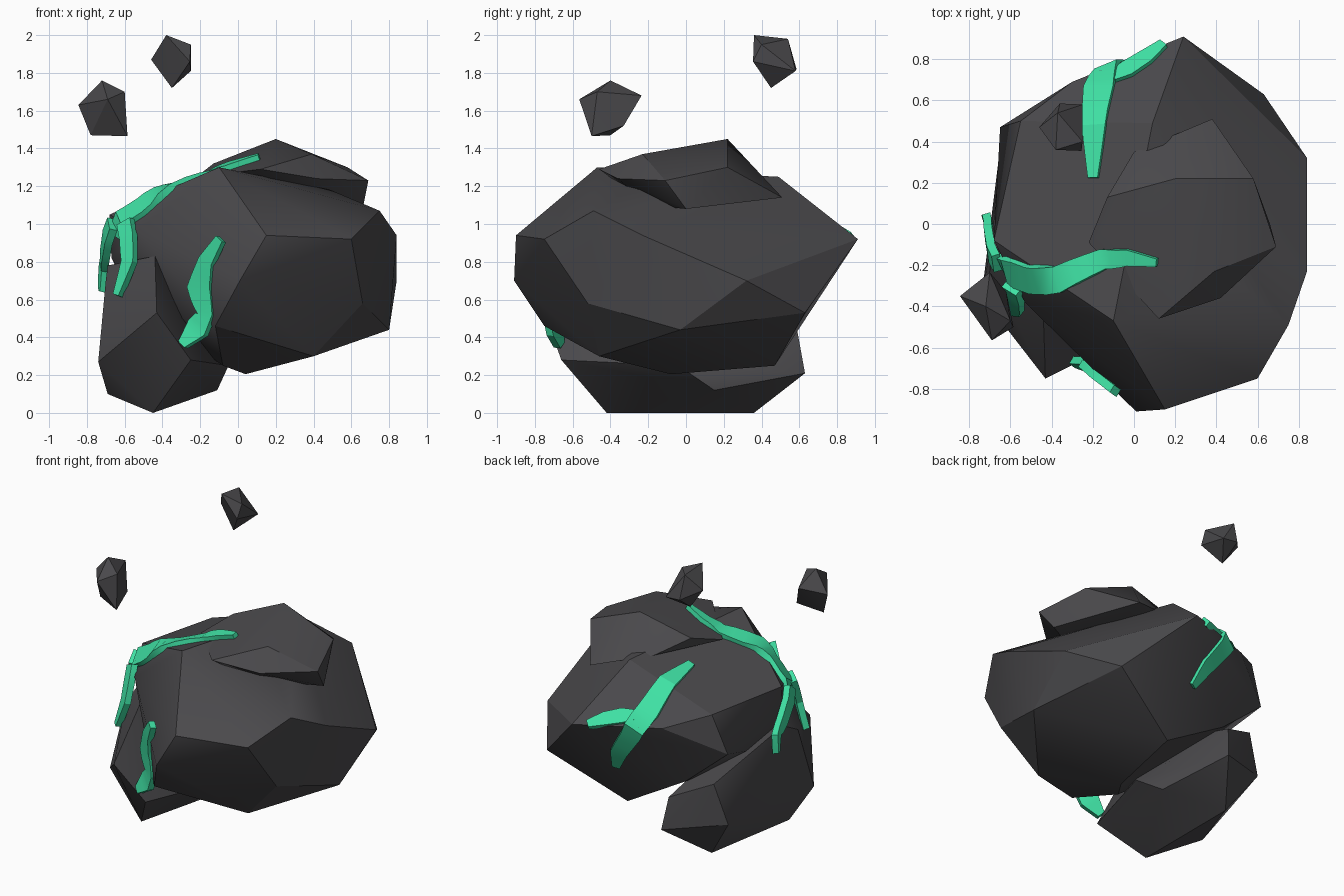
import bpy, bmesh, math
from mathutils import Vector
from mathutils.bvhtree import BVHTree

cube = bpy.data.objects.get("Cube")
if cube:
    bpy.data.objects.remove(cube, do_unlink=True)


def material(name, rgb):
    m = bpy.data.materials.new(name)
    m.use_nodes = True
    m.diffuse_color = (*rgb, 1)
    m.node_tree.nodes["Principled BSDF"].inputs["Base Color"].default_value = (*rgb, 1)
    return m


STONE = material("dark stone", (0.068, 0.066, 0.071))
VINE = material("bright green", (0.05, 0.75, 0.37))


def finish(bm, name, mat, angle):
    mesh = bpy.data.meshes.new(name)
    bm.to_mesh(mesh)
    bm.free()
    mesh.materials.append(mat)
    ob = bpy.data.objects.new(name, mesh)
    bpy.context.collection.objects.link(ob)
    bpy.ops.object.select_all(action='DESELECT')
    ob.select_set(True)
    bpy.context.view_layer.objects.active = ob
    bpy.ops.object.shade_smooth_by_angle(angle=math.radians(angle))


def rock(name, points):
    """Faceted boulder: the hull of a few corner points."""
    bm = bmesh.new()
    for p in points:
        bm.verts.new(p)
    bmesh.ops.convex_hull(bm, input=bm.verts[:])
    loose = [v for v in bm.verts if not v.link_faces]
    bmesh.ops.delete(bm, geom=loose, context='VERTS')
    bmesh.ops.dissolve_limit(bm, angle_limit=math.radians(3),
                             verts=bm.verts[:], edges=bm.edges[:])
    bmesh.ops.recalc_face_normals(bm, faces=bm.faces[:])
    tree = BVHTree.FromBMesh(bm)
    finish(bm, name, STONE, 30)
    return tree


# Boulders
main_tree = rock("main_boulder", [
    (0.60, -0.75, 0.92), (0.15, -0.90, 0.94), (0.01, -0.91, 0.70),
    (0.84, -0.23, 0.94), (0.84, 0.32, 0.70), (0.75, -0.49, 1.07),
    (0.80, -0.03, 0.44), (0.66, -0.52, 0.58), (0.04, -0.08, 0.205),
    (0.40, -0.46, 0.30), (-0.12, -0.75, 0.46), (0.12, 0.47, 0.25),
    (0.63, 0.63, 0.53), (0.24, 0.91, 0.92), (-0.10, -0.47, 1.30),
    (0.09, 0.49, 1.25), (-0.68, -0.08, 1.05), (-0.53, -0.38, 0.97),
    (-0.55, 0.50, 1.04), (-0.65, 0.47, 0.78), (-0.30, 0.69, 0.95),
    (-0.33, 0.48, 0.51), (-0.50, -0.15, 0.55), (0.49, -0.27, 1.18),
    (-0.67, -0.08, 0.82), (-0.08, -0.25, 0.25)])
rock("base_boulder", [
    (-0.43, -0.75, 0.53), (-0.25, -0.66, 0.28), (-0.45, -0.42, 0.0),
    (-0.45, 0.36, 0.0), (-0.11, 0.15, 0.12), (-0.05, -0.04, 0.25),
    (-0.74, -0.35, 0.27), (-0.69, -0.15, 0.10), (-0.25, 0.63, 0.21),
    (-0.28, 0.59, 0.43), (-0.64, 0.45, 0.28), (-0.55, 0.48, 0.55),
    (-0.69, -0.08, 0.78), (-0.70, -0.23, 0.70), (-0.44, -0.45, 0.83)])
top_tree = rock("top_boulder", [
    (0.20, 0.22, 1.45), (0.58, 0.22, 1.30), (0.69, -0.11, 1.23),
    (0.66, 0.0, 1.08), (0.42, -0.36, 1.24), (0.12, -0.46, 1.29),
    (0.39, -0.23, 1.37), (-0.22, -0.09, 1.25), (-0.13, 0.13, 1.32),
    (0.0, 0.35, 1.25), (0.38, 0.51, 1.14), (0.30, -0.20, 1.10)])
rock("large_floating_stone", [
    (-0.72, -0.40, 1.76), (-0.69, -0.565, 1.66), (-0.60, -0.47, 1.70),
    (-0.585, -0.50, 1.465), (-0.78, -0.40, 1.47), (-0.845, -0.35, 1.63),
    (-0.70, -0.235, 1.68), (-0.62, -0.33, 1.52)])
rock("small_floating_stone", [
    (-0.38, 0.36, 2.0), (-0.37, 0.54, 1.98), (-0.25, 0.40, 1.95),
    (-0.255, 0.355, 1.86), (-0.25, 0.58, 1.81), (-0.36, 0.585, 1.82),
    (-0.35, 0.45, 1.72), (-0.46, 0.47, 1.87)])

CENTRE = Vector((0.0, 0.0, 0.8))


def cling(p):
    """Outermost boulder surface on the line from the centre through p."""
    d = (p - CENTRE).normalized()
    hits = [t.ray_cast(CENTRE + d * 4, -d) for t in (main_tree, top_tree)]
    best = min((h for h in hits if h[0] is not None), key=lambda h: h[3])
    return best[0], best[1]


def vine(name, path, facing=None, steps=3, lift=0.022):
    """Ribbon along (x, y, z, width) points, laid on the boulders unless given a facing."""
    rows = [[u + (v - u) * i / steps for u, v in zip(a, b)]
            for a, b in zip(path, path[1:]) for i in range(steps)]
    rows.append(path[-1])
    pts = [Vector(r[:3]) for r in rows]
    if facing:
        nors = [Vector(facing).normalized()] * len(pts)
    else:
        pts, nors = zip(*[cling(p) for p in pts])
    last = len(rows) - 1
    bm = bmesh.new()
    rings = []
    for i, r in enumerate(rows):
        lo, hi = max(i - 1, 0), min(i + 1, last)
        n = (nors[lo] + nors[i] + nors[hi]).normalized()
        side = (pts[hi] - pts[lo]).cross(n).normalized() * r[3] / 2
        up, down = n * lift, n * -0.02
        rings.append([bm.verts.new(pts[i] + o) for o in
                      (side + up, -side + up, -side + down, side + down)])
    for a, b in zip(rings, rings[1:]):
        for k in range(4):
            m = (k + 1) % 4
            bm.faces.new((a[k], a[m], b[m], b[k]))
    bm.faces.new(rings[0][::-1])
    bm.faces.new(rings[-1])
    bmesh.ops.recalc_face_normals(bm, faces=bm.faces[:])
    finish(bm, name, VINE, 25)


# Vine over the crown, splitting in two on the right flank
vine("crown_vine", [
    (0.12, -0.19, 1.36, 0.04), (-0.03, -0.17, 1.33, 0.08), (-0.16, -0.19, 1.30, 0.10),
    (-0.38, -0.28, 1.20, 0.13), (-0.54, -0.28, 1.10, 0.15), (-0.63, -0.23, 1.02, 0.15),
    (-0.66, -0.21, 0.94, 0.13)], lift=0.03)
vine("crown_vine_front_branch", [
    (-0.595, -0.31, 1.01, 0.09), (-0.58, -0.36, 0.93, 0.09), (-0.575, -0.41, 0.80, 0.08),
    (-0.635, -0.41, 0.62, 0.04)], facing=(-0.6, -0.75, 0.25))
vine("crown_vine_side_branch", [
    (-0.665, -0.19, 1.00, 0.10), (-0.69, -0.14, 0.93, 0.11), (-0.705, -0.05, 0.83, 0.10),
    (-0.71, 0.02, 0.76, 0.07), (-0.715, 0.03, 0.64, 0.03)], facing=(-0.95, -0.3, 0.2))

# Vine hanging on the front
vine("front_vine", [
    (-0.09, -0.81, 0.92, 0.05), (-0.165, -0.75, 0.80, 0.09), (-0.20, -0.71, 0.66, 0.14),
    (-0.165, -0.715, 0.52, 0.09), (-0.21, -0.69, 0.45, 0.13), (-0.29, -0.67, 0.36, 0.05)],
    facing=(-0.5, -0.85, 0.1))

# Vine running down the back, with a side shoot
vine("back_vine", [
    (-0.20, 0.23, 1.20, 0.05), (-0.18, 0.45, 1.14, 0.12), (-0.17, 0.66, 1.02, 0.15),
    (-0.10, 0.74, 0.88, 0.13), (0.01, 0.74, 0.72, 0.11), (0.08, 0.69, 0.57, 0.05)])
vine("back_vine_shoot", [
    (-0.10, 0.70, 0.99, 0.07), (-0.03, 0.73, 0.98, 0.10),
    (0.06, 0.80, 0.96, 0.09), (0.15, 0.89, 0.93, 0.05)])
